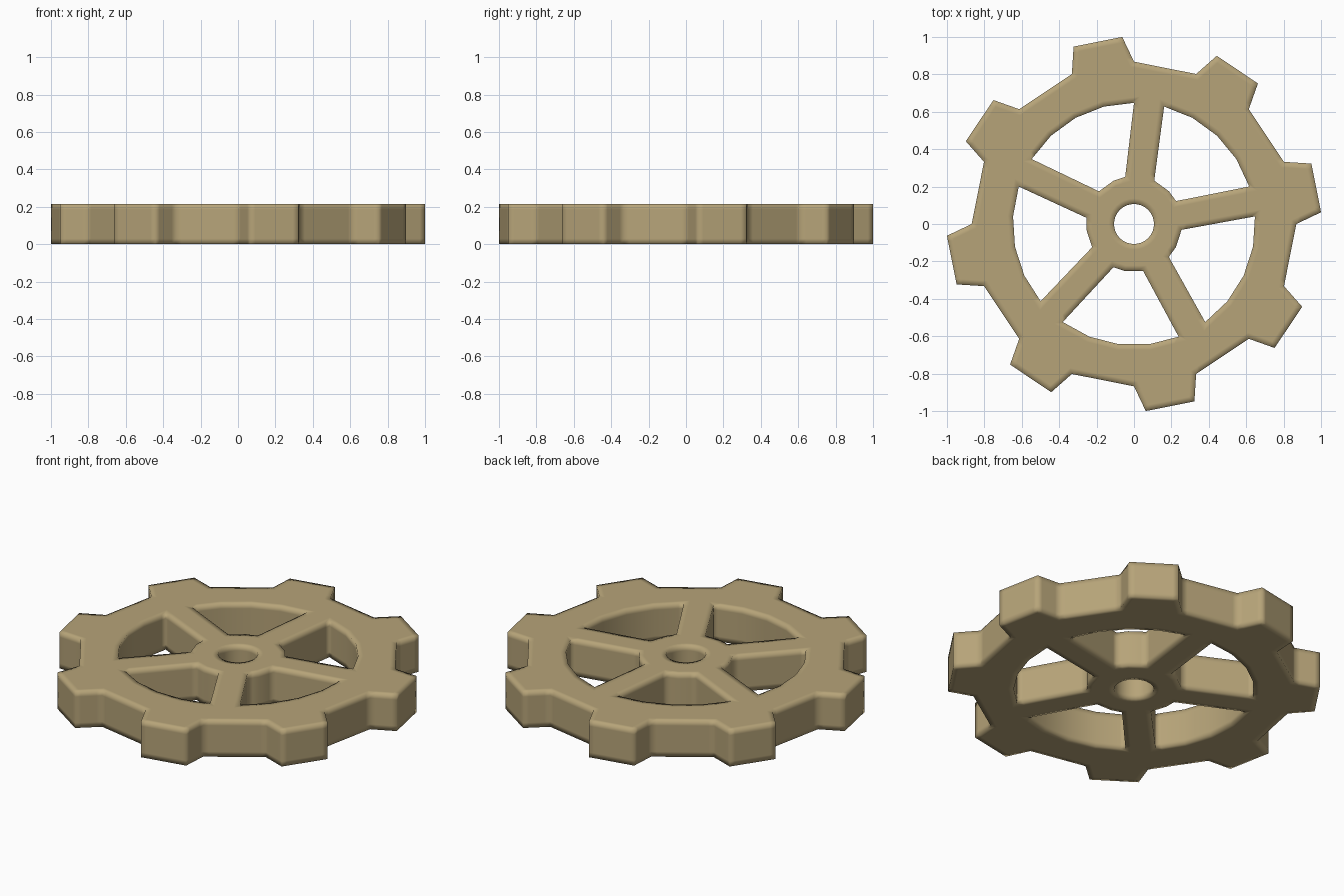
import bpy, bmesh
from math import radians, cos, sin
from mathutils import Vector

if "Cube" in bpy.data.objects:
    bpy.data.objects.remove(bpy.data.objects["Cube"])

HEIGHT = 0.215
EDGE = 0.03      # width of the support band beside every sharp edge


def polar(r, deg):
    return Vector((r * cos(radians(deg)), r * sin(radians(deg)), 0))


def support(points, min_angle=20):
    """Add holding points either side of each sharp outline corner."""
    result = []
    for i, p in enumerate(points):
        a = points[i - 1] - p
        b = points[(i + 1) % len(points)] - p
        if (-a).angle(b) > radians(min_angle):
            result += [p + a.normalized() * EDGE, p, p + b.normalized() * EDGE]
        else:
            result.append(p)
    return result


# Toothed outline: eight tapered teeth on a sixteen-sided rim
rim = []
for k in range(8):
    rim += [polar(r, 45 * k + d) for r, d in
            ((0.868, 0), (1.002, 3.6), (1.002, 18.8), (0.868, 22.5))]
loops = [support(rim, 24)]

# Five windows between the spokes
for k in range(5):
    c = 118.8 + 72 * k
    window = [polar(0.648, c + d) for d in (-28.8, -14.4, 0, 14.4, 28.8)]
    window += [polar(0.256, c + d) for d in (18.2, -3.7, -18.2)]
    loops.append(support(window))

# Axle hole
loops.append([polar(0.107, 360 * i / 32) for i in range(32)])

# Fill the outline, then inset a support band on the flat faces
bm = bmesh.new()
edges = []
for loop in loops:
    verts = [bm.verts.new(p) for p in loop]
    edges += [bm.edges.new((verts[i - 1], verts[i])) for i in range(len(verts))]
bmesh.ops.triangle_fill(bm, use_beauty=True, edges=edges, normal=(0, 0, 1))
bmesh.ops.inset_region(bm, faces=bm.faces[:], thickness=EDGE,
                       use_boundary=True, use_even_offset=True)

# Raise to full thickness and add support loops on the walls
ext = bmesh.ops.extrude_face_region(bm, geom=bm.faces[:], use_keep_orig=True)
top = [g for g in ext["geom"] if isinstance(g, bmesh.types.BMVert)]
bmesh.ops.translate(bm, verts=top, vec=(0, 0, HEIGHT))
for z in (EDGE, HEIGHT - EDGE):
    bmesh.ops.bisect_plane(bm, geom=bm.verts[:] + bm.edges[:] + bm.faces[:],
                           plane_co=(0, 0, z), plane_no=(0, 0, 1))
bmesh.ops.recalc_face_normals(bm, faces=bm.faces[:])
for f in bm.faces:
    f.smooth = True

mesh = bpy.data.meshes.new("gear_wheel")
bm.to_mesh(mesh)
bm.free()
gear = bpy.data.objects.new("gear_wheel", mesh)
bpy.context.collection.objects.link(gear)

mat = bpy.data.materials.new("tan")
mat.diffuse_color = (0.47, 0.37, 0.19, 1)
mat.use_nodes = True
mat.node_tree.nodes["Principled BSDF"].inputs["Base Color"].default_value = mat.diffuse_color
mesh.materials.append(mat)
